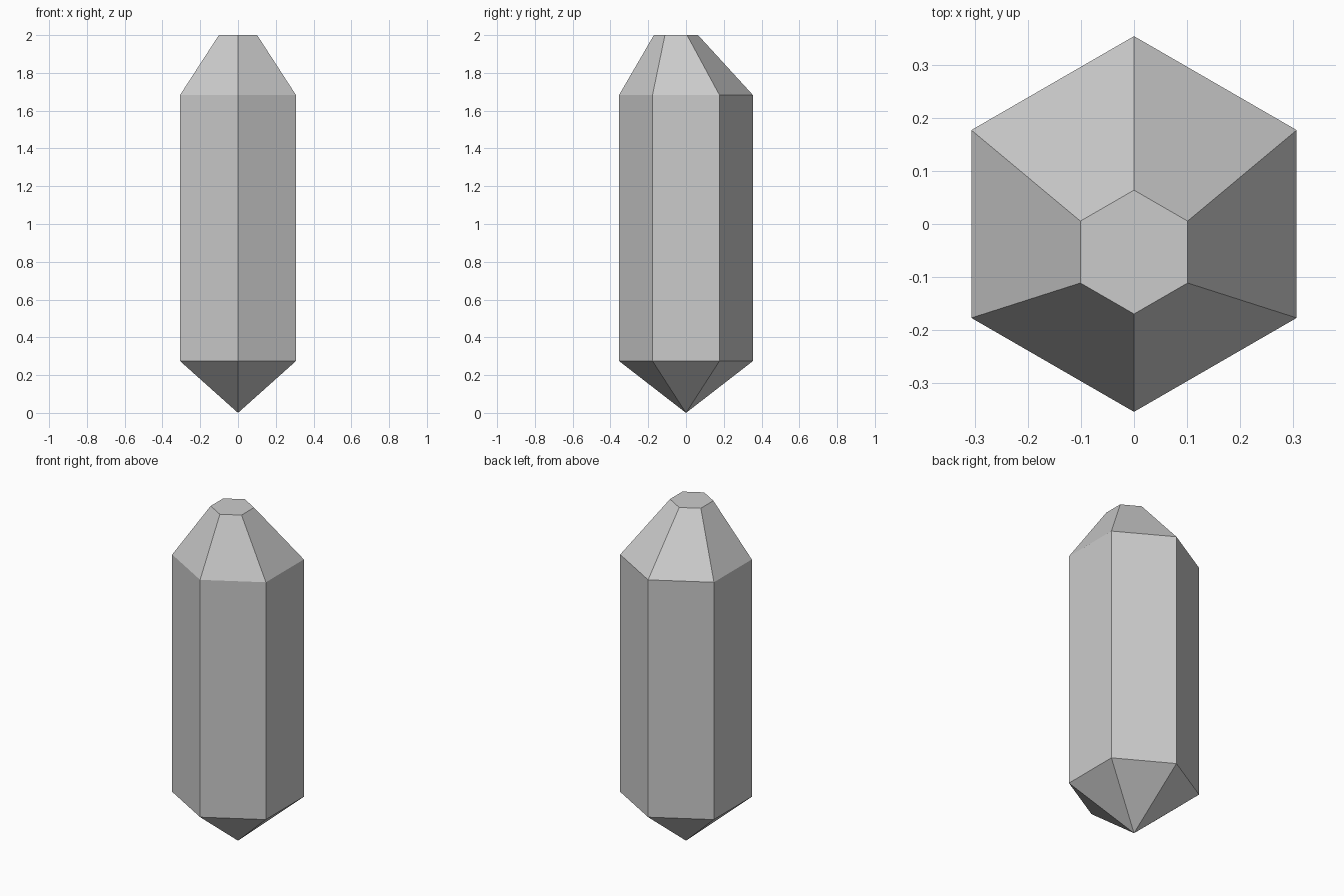
import bpy, bmesh
from math import sin, cos, pi

if "Cube" in bpy.data.objects:
    bpy.data.objects.remove(bpy.data.objects["Cube"])

SIDES = 6
bm = bmesh.new()


def ring(radius, z, y_shift=0.0):
    """Hexagon with corners pointing along y."""
    return [bm.verts.new((radius * cos(pi / 2 + i * 2 * pi / SIDES),
                          radius * sin(pi / 2 + i * 2 * pi / SIDES) + y_shift, z))
            for i in range(SIDES)]


# Pointed base, straight shaft, and an off-centre flat tip
tip = bm.verts.new((0, 0, 0))
rings = [ring(0.355, 0.275), ring(0.355, 1.682), ring(0.117, 2.0, -0.053)]

for i in range(SIDES):
    j = (i + 1) % SIDES
    bm.faces.new((tip, rings[0][j], rings[0][i]))
    for low, high in zip(rings, rings[1:]):
        bm.faces.new((low[i], low[j], high[j], high[i]))
bm.faces.new(rings[-1])
bmesh.ops.recalc_face_normals(bm, faces=bm.faces[:])

mesh = bpy.data.meshes.new("crystal")
bm.to_mesh(mesh)
bm.free()
bpy.context.collection.objects.link(bpy.data.objects.new("crystal", mesh))
